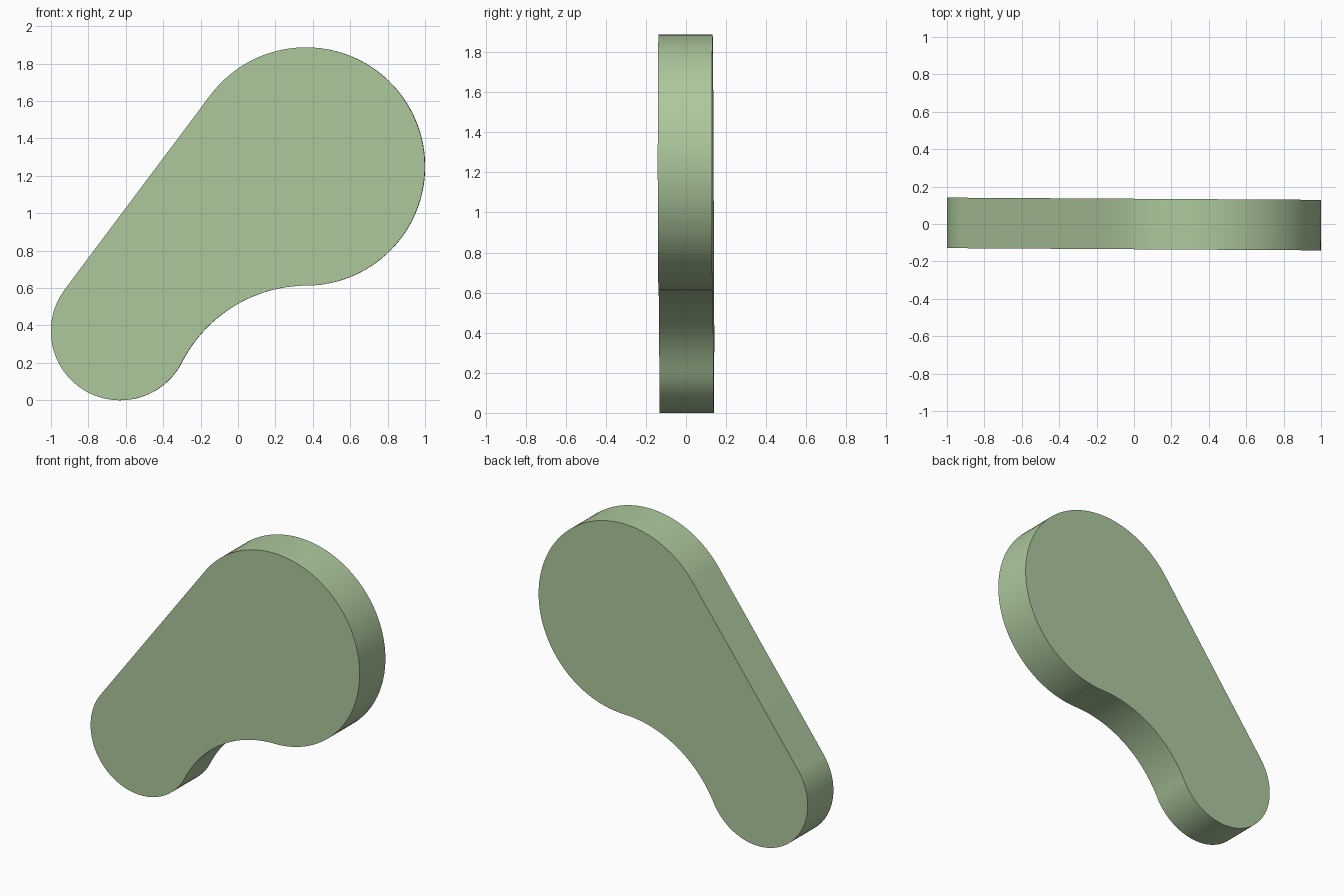
import bpy, bmesh, math
from mathutils import Vector

if "Cube" in bpy.data.objects:
    bpy.data.objects.remove(bpy.data.objects["Cube"])

HALF = 0.135                                # half thickness
BIG, R = Vector((0.363, 1.25)), 0.637       # large round end
SMALL, r = Vector((-0.63, 0.37)), 0.37      # small round end
HOLLOW, H = Vector((0.37, -0.139)), 0.752   # circle that carves the concave side


def arc(c, rad, a0, a1, n):
    return [(c.x + rad * math.cos(a0 + (a1 - a0) * i / n),
             c.y + rad * math.sin(a0 + (a1 - a0) * i / n)) for i in range(n + 1)]


def heading(a, b):
    d = b - a
    return math.atan2(d.y, d.x)


# Angle of the straight side that touches both round ends
tangent = heading(SMALL, BIG) + math.acos((r - R) / (BIG - SMALL).length)

# Outline: large end, concave side, small end, then the straight side closes it
outline = arc(BIG, R, tangent, heading(BIG, HOLLOW), 72)
outline += arc(HOLLOW, H, heading(HOLLOW, BIG), heading(HOLLOW, SMALL), 32)[1:]
outline += arc(SMALL, r, heading(SMALL, HOLLOW), tangent - 2 * math.pi, 56)[1:]

# Extrude the outline into a flat plate
bm = bmesh.new()
face = bm.faces.new([bm.verts.new((x, -HALF, z)) for x, z in outline])
ext = bmesh.ops.extrude_face_region(bm, geom=[face], use_keep_orig=True)
bmesh.ops.translate(bm, vec=(0, 2 * HALF, 0),
                    verts=[g for g in ext["geom"] if isinstance(g, bmesh.types.BMVert)])
bmesh.ops.recalc_face_normals(bm, faces=bm.faces)
mesh = bpy.data.meshes.new("lever_plate")
bm.to_mesh(mesh)
bm.free()

plate = bpy.data.objects.new("lever_plate", mesh)
bpy.context.collection.objects.link(plate)
plate.rotation_euler.z = -0.006             # very slight twist seen from the top

mat = bpy.data.materials.new("soft_green")
mat.diffuse_color = (0.42, 0.58, 0.34, 1)
mat.use_nodes = True
mat.node_tree.nodes["Principled BSDF"].inputs["Base Color"].default_value = mat.diffuse_color
mesh.materials.append(mat)

bpy.context.view_layer.objects.active = plate
plate.select_set(True)
bpy.ops.object.shade_smooth_by_angle(angle=math.radians(30))
